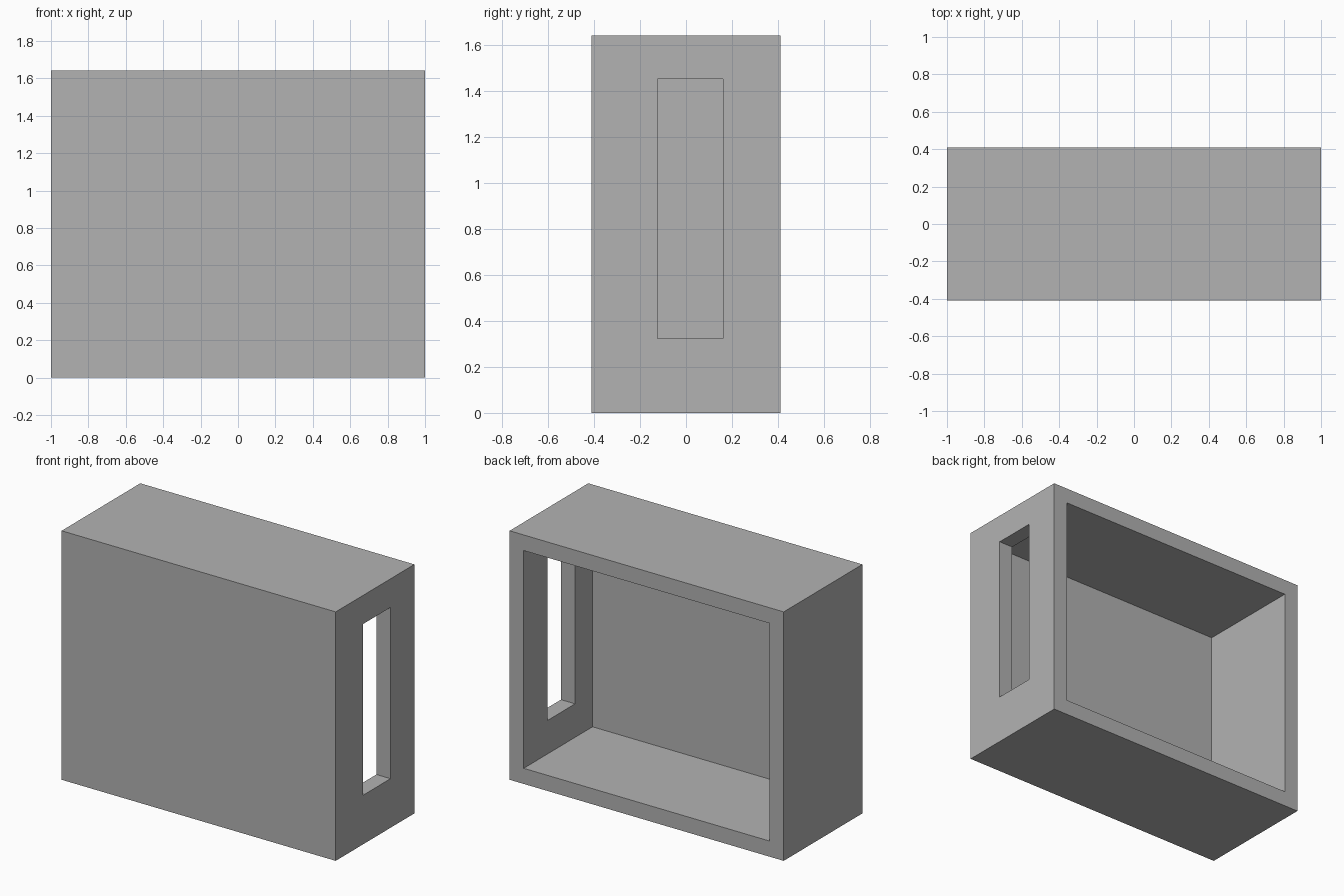
import bpy

if "Cube" in bpy.data.objects:
    bpy.data.objects.remove(bpy.data.objects["Cube"], do_unlink=True)

WIDTH, DEPTH, HEIGHT, WALL = 2.0, 0.82, 1.642, 0.103


def box(name, low, high):
    """Box between two opposite corners."""
    centre = [(a + b) / 2 for a, b in zip(low, high)]
    bpy.ops.mesh.primitive_cube_add(size=1, location=centre)
    ob = bpy.context.object
    ob.name = name
    ob.scale = [b - a for a, b in zip(low, high)]
    bpy.ops.object.transform_apply(location=True, rotation=True, scale=True)
    return ob


def cut(target, cutter):
    """Subtract the cutter from the target, then drop the cutter."""
    cutter.hide_render = True
    mod = target.modifiers.new("cut", 'BOOLEAN')
    mod.operation = 'DIFFERENCE'
    mod.solver = 'EXACT'
    mod.object = cutter
    bpy.context.view_layer.objects.active = target
    bpy.ops.object.modifier_apply(modifier=mod.name)
    bpy.data.objects.remove(cutter, do_unlink=True)


x, y = WIDTH / 2, DEPTH / 2

# Outer case
case = box("case", (-x, -y, 0), (x, y, HEIGHT))

# Hollow interior, open at the back
cut(case, box("cavity_cutter", (WALL - x, WALL - y, WALL),
              (x - WALL, y + 0.2, HEIGHT - WALL)))

# Tall slot through the left wall
cut(case, box("slot_cutter", (x - 2 * WALL, -0.125, 0.324),
              (x + 0.1, 0.161, 1.453)))

# Plain grey finish
grey = bpy.data.materials.new("grey")
grey.use_nodes = True
colour = (0.448, 0.448, 0.448, 1)
grey.diffuse_color = colour
grey.node_tree.nodes["Principled BSDF"].inputs["Base Color"].default_value = colour
case.data.materials.clear()
case.data.materials.append(grey)
